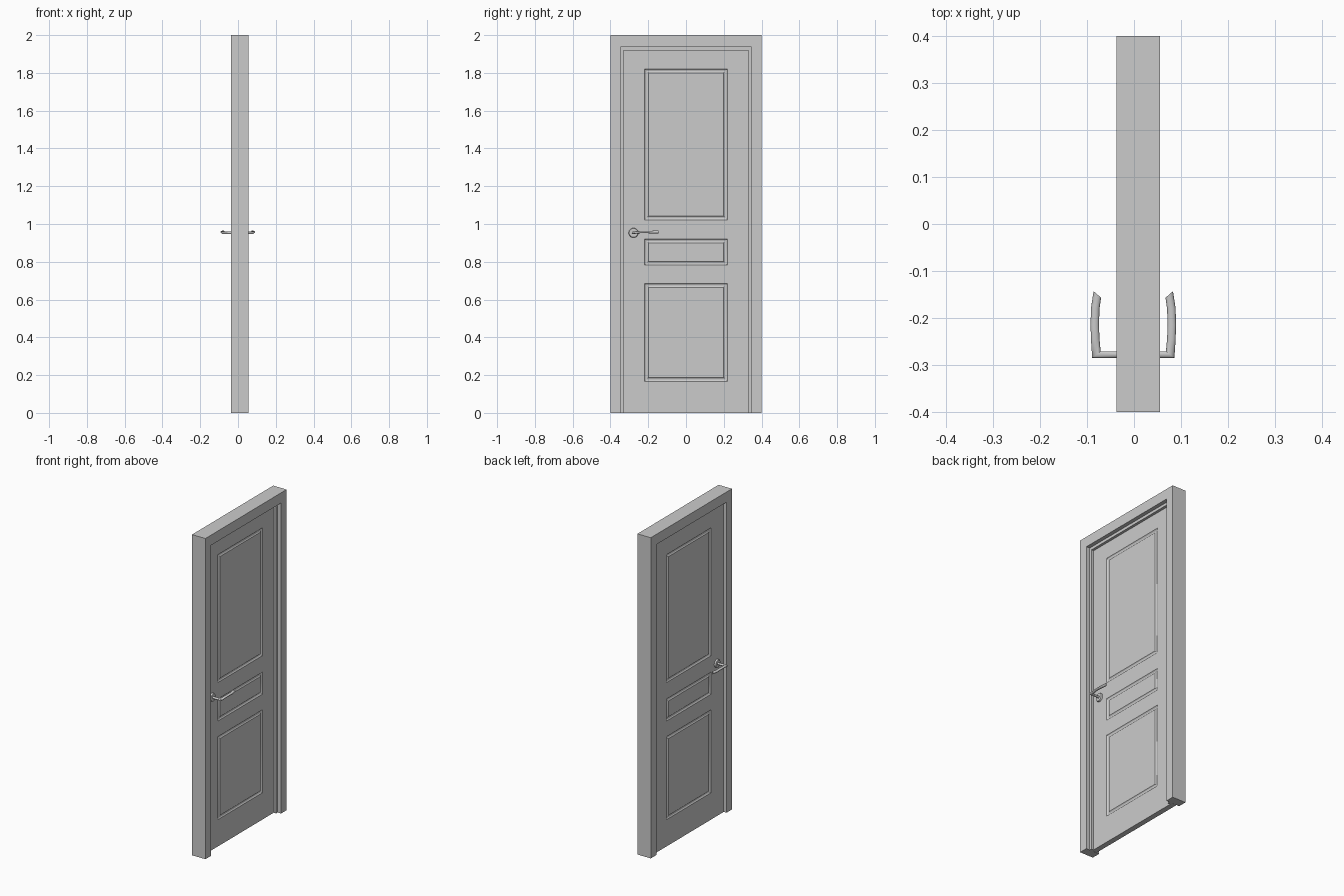
import bpy, bmesh, math
from mathutils import Vector, Matrix

if "Cube" in bpy.data.objects:
    bpy.data.objects.remove(bpy.data.objects["Cube"], do_unlink=True)

LEAF_X = -0.0015      # mid plane of the door leaf
HALF = 0.0165         # half thickness of the leaf
HANDLE = (-0.278, 0.953)

paint = bpy.data.materials.new("light_grey")
paint.use_nodes = True
grey = (0.6, 0.6, 0.6, 1)
paint.diffuse_color = grey
paint.node_tree.nodes["Principled BSDF"].inputs["Base Color"].default_value = grey


def finish(bm, name, x=0.0, smooth=None, mirror=False):
    bmesh.ops.recalc_face_normals(bm, faces=bm.faces)
    mesh = bpy.data.meshes.new(name)
    bm.to_mesh(mesh)
    bm.free()
    mesh.materials.append(paint)
    obj = bpy.data.objects.new(name, mesh)
    obj.location.x = x
    bpy.context.collection.objects.link(obj)
    if mirror:
        obj.modifiers.new("both_sides", "MIRROR")
    if smooth:
        bpy.ops.object.select_all(action="DESELECT")
        bpy.context.view_layer.objects.active = obj
        obj.select_set(True)
        bpy.ops.object.shade_smooth_by_angle(angle=math.radians(smooth))
    return obj


def skin(bm, rings):
    """Bridge closed rings of points and cap both ends."""
    loops = [[bm.verts.new(p) for p in ring] for ring in rings]
    n = len(loops[0])
    for a, b in zip(loops, loops[1:]):
        for i in range(n):
            j = (i + 1) % n
            bm.faces.new((a[i], a[j], b[j], b[i]))
    bm.faces.new(loops[0])
    bm.faces.new(loops[-1])


# Frame: rebated profile (x, inset) swept up, across and down
profile = [(-0.037, 0), (0.055, 0), (0.055, 0.054), (0.031, 0.054),
           (0.031, 0.069), (0.015, 0.069), (0.015, 0.054), (-0.037, 0.054)]


def frame_ring(side, top):
    return [(x, side * (0.4 - i), 2 - i * 1.18 if top else 0) for x, i in profile]


bm = bmesh.new()
skin(bm, [frame_ring(-1, False), frame_ring(-1, True),
          frame_ring(1, True), frame_ring(1, False)])
finish(bm, "door_frame")

# Leaf: slab cut into cells, panel cells get a rounded groove on both faces
panels = [(0.167, 0.685), (0.782, 0.92), (1.022, 1.82)]
panel_y = 0.219
bm = bmesh.new()
bmesh.ops.create_cube(bm, size=1, matrix=Matrix.Translation((0, 0, 0.968))
                      @ Matrix.Diagonal((2 * HALF, 0.69, 1.936, 1)))
cuts = [((0, s * panel_y, 0), (0, 1, 0)) for s in (-1, 1)]
cuts += [((0, 0, z), (0, 0, 1)) for pair in panels for z in pair]
for point, normal in cuts:
    bmesh.ops.bisect_plane(bm, geom=bm.verts[:] + bm.edges[:] + bm.faces[:],
                           plane_co=point, plane_no=normal)
bm.normal_update()


def is_panel(face):
    c = face.calc_center_median()
    return (abs(face.normal.x) > 0.9 and abs(c.y) < panel_y
            and any(lo < c.z < hi for lo, hi in panels))


fields = [f for f in bm.faces if is_panel(f)]
steps, width, depth = 6, 0.02, 0.006
for k in range(steps):
    sink = [depth * math.sin(math.pi * t / steps) for t in (k, k + 1)]
    bmesh.ops.inset_individual(bm, faces=fields, thickness=width / steps,
                               depth=sink[0] - sink[1], use_even_offset=True)
finish(bm, "door_leaf", LEAF_X, smooth=25)

# Rose plates
bm = bmesh.new()
rose = Matrix.Translation((HALF + 0.004, *HANDLE)) @ Matrix.Rotation(math.pi / 2, 4, "Y")
bmesh.ops.create_cone(bm, cap_ends=True, segments=32, radius1=0.026,
                      radius2=0.023, depth=0.01, matrix=rose)
finish(bm, "handle_roses", LEAF_X, smooth=30, mirror=True)

# Levers: (x, y, z offset, half width x, half width y, half height)
stations = [(HALF, HANDLE[0], 0, 0, -0.007, 0.007),
            (0.0785, HANDLE[0], 0.001, 0.009, -0.007, 0.007),
            (0.081, -0.245, 0.004, 0.009, -0.001, 0.006),
            (0.082, -0.215, 0.005, 0.009, 0, 0.006),
            (0.081, -0.18, 0.004, 0.009, 0.001, 0.007),
            (0.0765, -0.15, 0.005, 0.008, 0.007, 0.008)]
sides = 16
rings = []
for x, y, dz, ux, uy, h in stations:
    centre = Vector((x, y, HANDLE[1] + dz))
    angles = [2 * math.pi * i / sides for i in range(sides)]
    rings.append([centre + Vector((ux * math.cos(a), uy * math.cos(a), h * math.sin(a)))
                  for a in angles])
bm = bmesh.new()
skin(bm, rings)
finish(bm, "handle_levers", LEAF_X, smooth=40, mirror=True)
